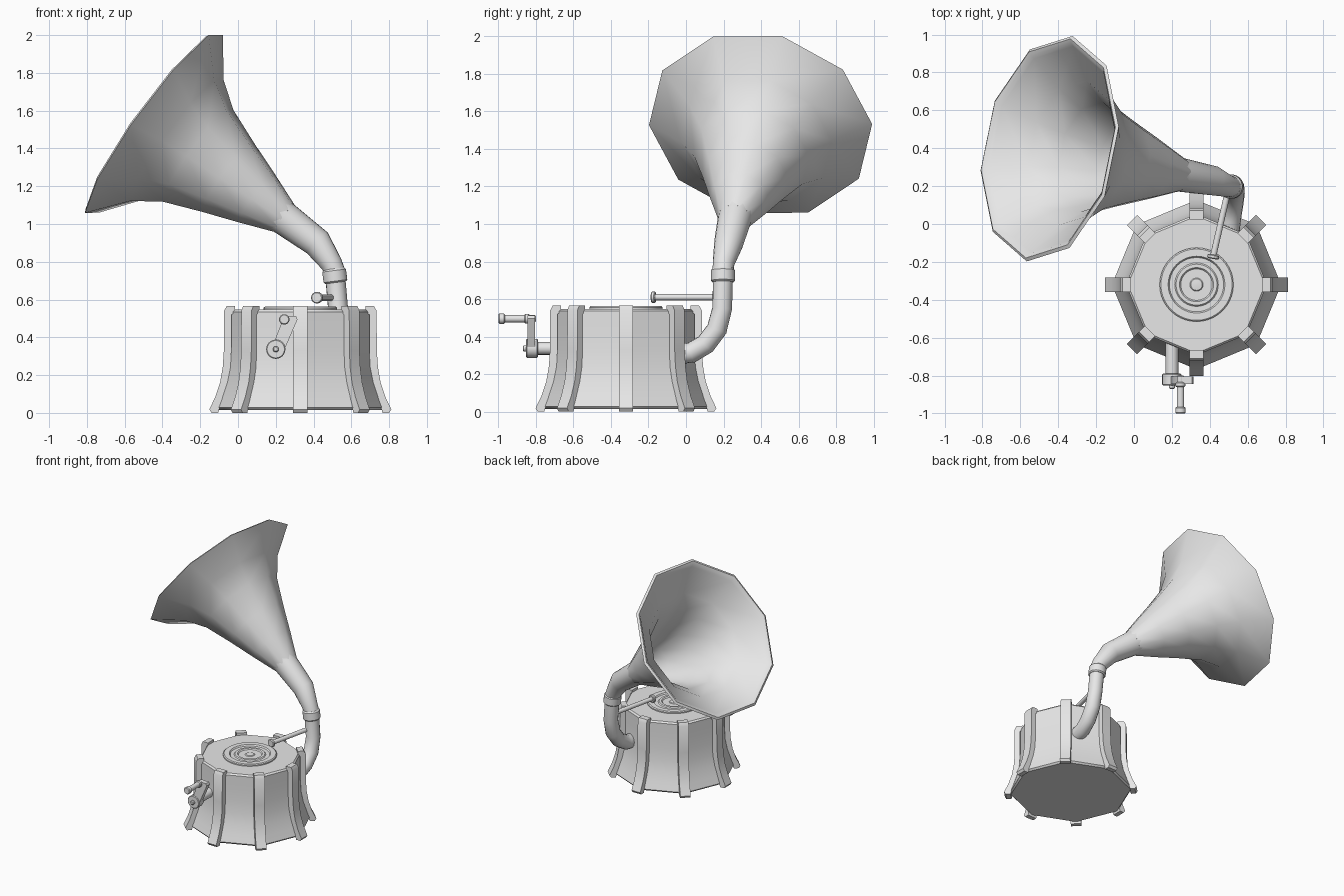
import bpy, bmesh, math
from mathutils import Vector

if "Cube" in bpy.data.objects:
    bpy.data.objects.remove(bpy.data.objects["Cube"])

grey = bpy.data.materials.new("plain grey")
grey.diffuse_color = (0.8, 0.8, 0.8, 1)
grey.use_nodes = True
grey.node_tree.nodes["Principled BSDF"].inputs["Base Color"].default_value = grey.diffuse_color
BX, BY = 0.33, -0.32          # centre of the cabinet


def finish(bm, name, angle=35, bevel=0):
    if bevel:
        edges = [e for e in bm.edges if len(e.link_faces) == 2
                 and e.calc_face_angle(0) > math.radians(40)]
        bmesh.ops.bevel(bm, geom=edges, offset=bevel, segments=2,
                        profile=0.5, affect='EDGES', clamp_overlap=True)
    bmesh.ops.recalc_face_normals(bm, faces=bm.faces)
    me = bpy.data.meshes.new(name)
    bm.to_mesh(me)
    bm.free()
    me.materials.append(grey)
    ob = bpy.data.objects.new(name, me)
    bpy.context.collection.objects.link(ob)
    bpy.ops.object.select_all(action='DESELECT')
    ob.select_set(True)
    bpy.context.view_layer.objects.active = ob
    bpy.ops.object.shade_smooth_by_angle(angle=math.radians(angle))
    return ob


def skin(rings, name, angle=35, bevel=0):
    """Bridge equal rings of points and cap both ends."""
    bm = bmesh.new()
    vs = [[bm.verts.new(p) for p in r] for r in rings]
    n = len(vs[0])
    for a, b in zip(vs, vs[1:]):
        for i in range(n):
            j = (i + 1) % n
            bm.faces.new((a[i], a[j], b[j], b[i]))
    bm.faces.new(vs[0][::-1])
    bm.faces.new(vs[-1])
    return finish(bm, name, angle, bevel)


def lathe(name, origin, axis, profile, sides, u=None, angle=35):
    """Turn (radius, height) points around an axis."""
    o, w = Vector(origin), Vector(axis).normalized()
    u = Vector(u) if u else w.orthogonal()
    u = (u - w * u.dot(w)).normalized()
    v = w.cross(u)
    rings = []
    for r, h in profile:
        rings.append([o + w * h + (u * math.cos(t) + v * math.sin(t)) * r
                      for t in (2 * math.pi * i / sides for i in range(sides))])
    return skin(rings, name, angle)


def rod(name, a, b, r, sides=16, c=0.005):
    a, b = Vector(a), Vector(b)
    d = (b - a).length
    return lathe(name, a, b - a, [(r - c, 0), (r, c), (r, d - c), (r - c, d)], sides)


def tube(name, points, sides=16):
    """Sweep a circle along (x, y, z, radius) points."""
    ps = [Vector(p[:3]) for p in points]
    u, rings = Vector((1, 0, 0)), []
    for i, p in enumerate(ps):
        w = (ps[min(i + 1, len(ps) - 1)] - ps[max(i - 1, 0)]).normalized()
        u = (u - w * u.dot(w)).normalized()
        v, r = w.cross(u), points[i][3]
        rings.append([p + (u * math.cos(t) + v * math.sin(t)) * r
                      for t in (2 * math.pi * k / sides for k in range(sides))])
    return skin(rings, name, 50)


# Flared eight-sided cabinet
lathe("cabinet", (BX, BY, 0), (0, 0, 1),
      [(0.435, 0.015), (0.447, 0.028), (0.425, 0.085), (0.4, 0.16), (0.384, 0.24),
       (0.376, 0.33), (0.373, 0.43), (0.373, 0.535), (0.362, 0.547)], 8, (1, 0, 0))

# Curved ribs on the cabinet corners, hooked over the top
rib = [(0.435, 0.0), (0.47, 0.0), (0.482, 0.018), (0.45, 0.085), (0.425, 0.16),
       (0.411, 0.24), (0.405, 0.33), (0.404, 0.54), (0.39, 0.565), (0.345, 0.565),
       (0.345, 0.53), (0.365, 0.52), (0.365, 0.33), (0.37, 0.24), (0.386, 0.16),
       (0.411, 0.085)]
for k in range(8):
    a = k * math.pi / 4
    d, s = Vector((math.cos(a), math.sin(a), 0)), Vector((-math.sin(a), math.cos(a), 0))
    c = Vector((BX, BY, 0))
    skin([[c + d * r + s * o + Vector((0, 0, z)) for r, z in rib]
          for o in (-0.038, 0.038)], "rib_%d" % (k + 1), 45, 0.011)

# Turntable with raised rings
lathe("turntable", (BX, BY, 0.54), (0, 0, 1),
      [(0.195, 0), (0.195, 0.016), (0.188, 0.022), (0.15, 0.022), (0.143, 0.012),
       (0.115, 0.012), (0.108, 0.019), (0.09, 0.019), (0.083, 0.011),
       (0.035, 0.011), (0.03, 0.016), (0.01, 0.018)], 40, (1, 0, 0))

# Winding crank
rod("crank_shaft", (0.2, -0.6, 0.337), (0.2, -0.80, 0.337), 0.034)
rod("crank_hub", (0.2, -0.79, 0.337), (0.2, -0.852, 0.337), 0.051, 24)
rod("crank_bolt", (0.2, -0.84, 0.337), (0.2, -0.87, 0.337), 0.016, 12)
arm = [(0.195, 0.385), (0.2, 0.33), (0.248, 0.34), (0.315, 0.495),
       (0.307, 0.512), (0.25, 0.512), (0.232, 0.48)]
skin([[(x, y, z) for x, z in arm] for y in (-0.845, -0.805)], "crank_arm", 35, 0.004)
rod("crank_grip", (0.245, -0.80, 0.495), (0.245, -0.98, 0.495), 0.02, 12)
rod("grip_collar", (0.245, -0.835, 0.495), (0.245, -0.86, 0.495), 0.027, 12)
rod("grip_end", (0.245, -0.965, 0.495), (0.245, -1.0, 0.495), 0.028, 12)

# Pipe rising from the back of the cabinet
tube("lower_pipe", [(0.5, -0.06, 0.305, 0.055), (0.51, 0.03, 0.315, 0.055),
                    (0.522, 0.105, 0.36, 0.055), (0.53, 0.165, 0.44, 0.055),
                    (0.53, 0.193, 0.55, 0.053), (0.515, 0.197, 0.72, 0.053)])
lathe("pipe_collar", (0.517, 0.197, 0.69), (-0.13, 0, 1),
      [(0.056, 0), (0.064, 0.008), (0.064, 0.064), (0.056, 0.074)], 20)

# Horn axis, from the narrow throat to the mouth
axis = Vector((-0.8, 0.16, 0.58)).normalized()
mouth = Vector((-0.445, 0.3975, 1.53))
throat = mouth - axis * 0.862
tube("horn_elbow", [(0.515, 0.197, 0.74, 0.055), (0.495, 0.2, 0.79, 0.058),
                    (0.42, 0.228, 0.9, 0.078),
                    (*throat, 0.09), (*(throat + axis * 0.03), 0.098)], 20)

# Ten-sided horn, outer wall, rolled lip, inner wall
lathe("horn", throat, axis,
      [(0.09, -0.005), (0.162, 0.18), (0.232, 0.37), (0.312, 0.57), (0.412, 0.71),
       (0.607, 0.862), (0.59, 0.872), (0.57, 0.862), (0.555, 0.845), (0.39, 0.715),
       (0.295, 0.585), (0.218, 0.385), (0.145, 0.19), (0.105, 0.09)],
      10, (0.206, 0.979, 0), 55)

# Tone arm reaching over the turntable
rod("tone_arm", (0.495, 0.17, 0.61), (0.418, -0.17, 0.61), 0.017, 12)
rod("tone_head", (0.42, -0.162, 0.61), (0.416, -0.184, 0.61), 0.031, 16)
